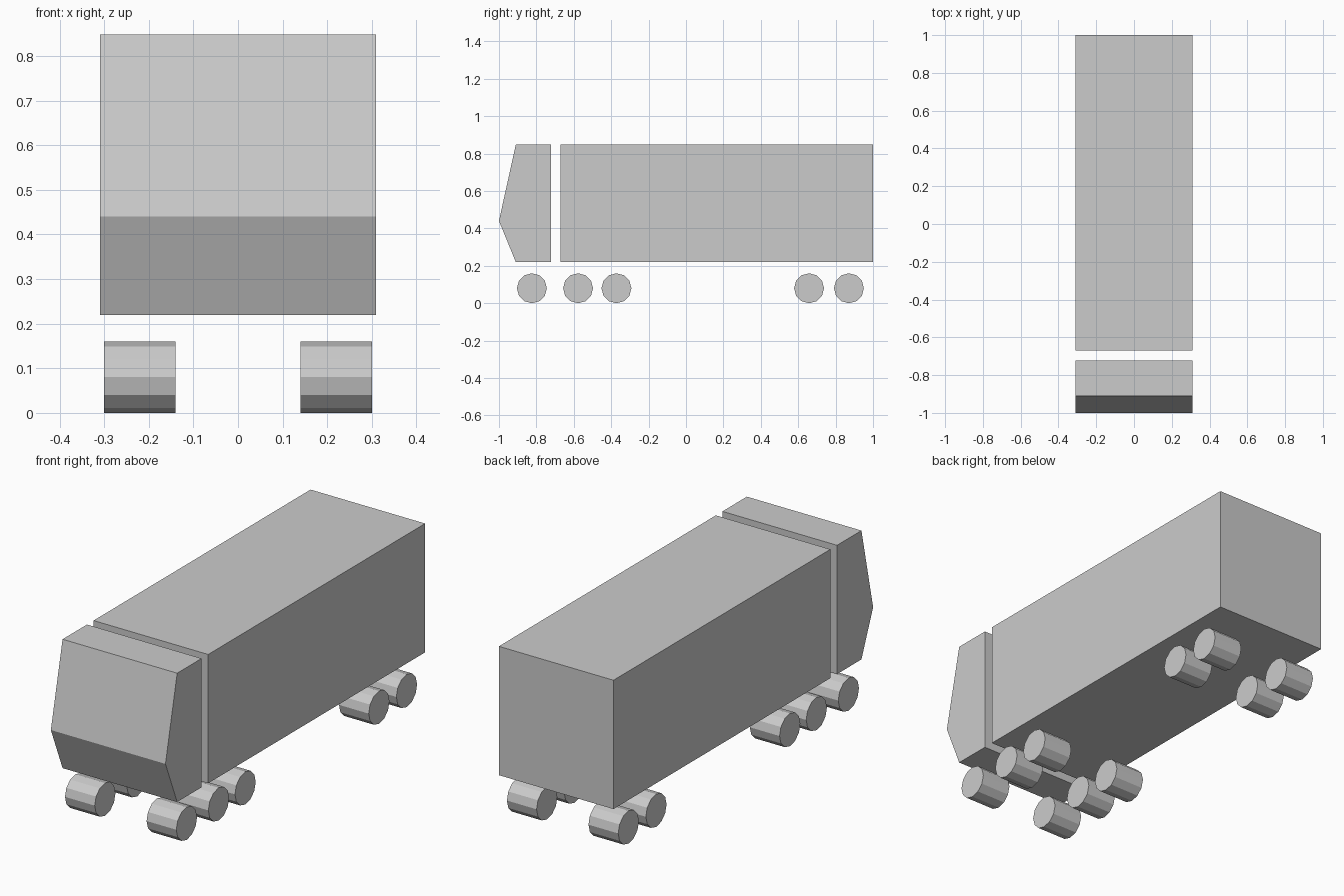
import bpy, bmesh
from math import sin, cos, pi

if "Cube" in bpy.data.objects:
    bpy.data.objects.remove(bpy.data.objects["Cube"])


def extrude_x(name, profile, x0, x1):
    """Solid made by sweeping a (y, z) profile from x0 to x1."""
    bm = bmesh.new()
    face = bm.faces.new([bm.verts.new((x0, y, z)) for y, z in profile])
    new = bmesh.ops.extrude_face_region(bm, geom=[face], use_keep_orig=True)["geom"]
    verts = [g for g in new if isinstance(g, bmesh.types.BMVert)]
    bmesh.ops.translate(bm, verts=verts, vec=(x1 - x0, 0, 0))
    bmesh.ops.recalc_face_normals(bm, faces=bm.faces)
    mesh = bpy.data.meshes.new(name)
    bm.to_mesh(mesh)
    bm.free()
    obj = bpy.data.objects.new(name, mesh)
    bpy.context.collection.objects.link(obj)
    return obj


HALF_W, BOTTOM, TOP = 0.309, 0.22, 0.848

# Cab with pointed nose
extrude_x("cab", [(-0.91, BOTTOM), (-1.0, 0.44), (-0.91, TOP),
                  (-0.722, TOP), (-0.722, BOTTOM)], -HALF_W, HALF_W)

# Cargo box
extrude_x("cargo_box", [(-0.671, BOTTOM), (-0.671, TOP),
                        (1.0, TOP), (1.0, BOTTOM)], -HALF_W, HALF_W)

# Wheels: 12-sided, five axles, both sides
R = 0.08
for i, y in enumerate((-0.824, -0.577, -0.372, 0.658, 0.871), 1):
    rim = [(y + R * cos(k * pi / 6), R + R * sin(k * pi / 6)) for k in range(12)]
    extrude_x(f"wheel_right_{i}", rim, 0.14, 0.30)
    extrude_x(f"wheel_left_{i}", rim, -0.30, -0.14)
